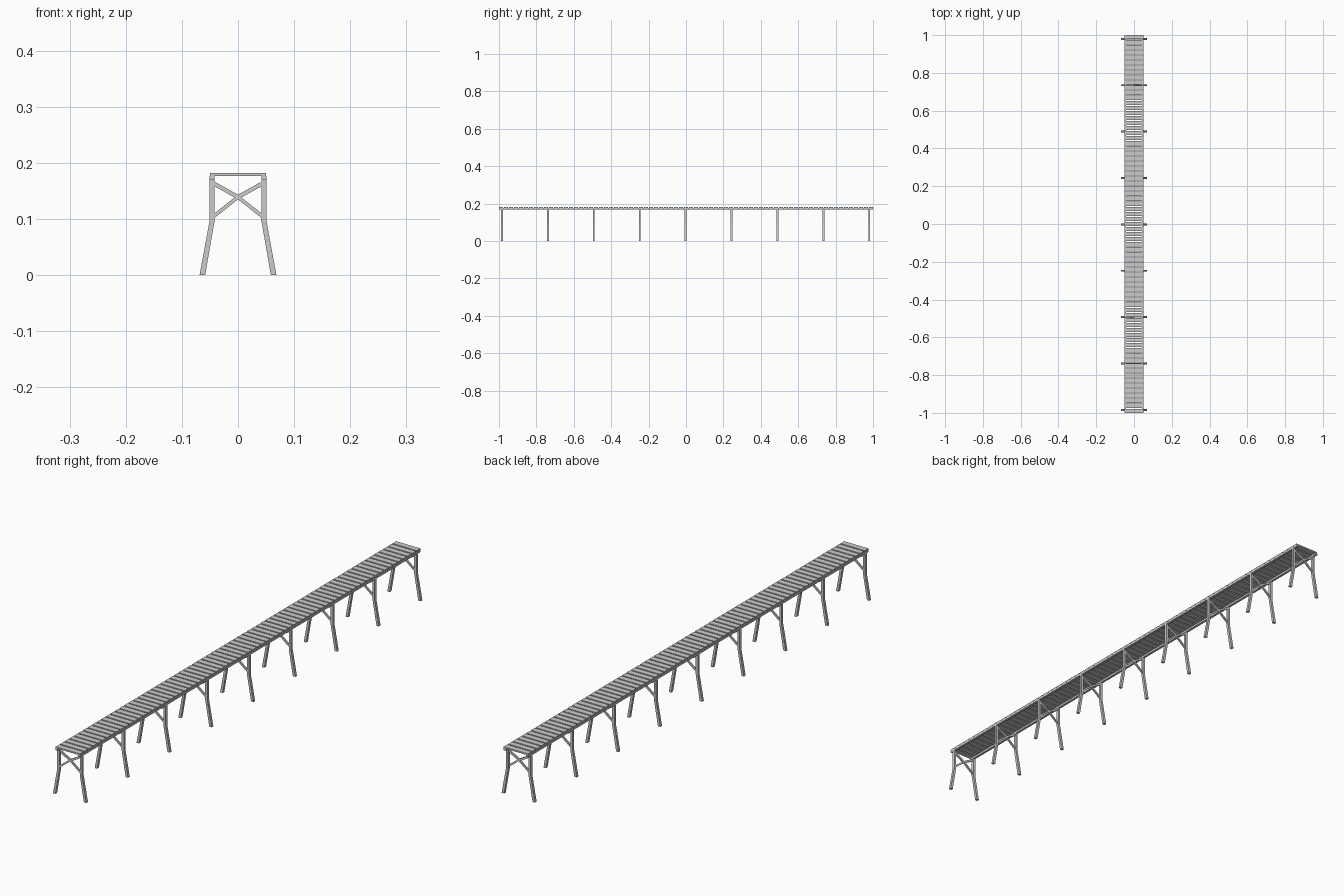
import bpy, bmesh

if "Cube" in bpy.data.objects:
    bpy.data.objects.remove(bpy.data.objects["Cube"])

TRESTLES, PLANKS = 9, 75
FIRST_Y, LAST_Y = -0.984, 0.980


def prism(bm, outline, y, depth):
    """Extrude an x-z outline along y."""
    verts = [bm.verts.new((x, y - depth / 2, z)) for x, z in outline]
    face = bm.faces.new(verts)
    out = bmesh.ops.extrude_face_region(bm, geom=[face])
    moved = [v for v in out["geom"] if isinstance(v, bmesh.types.BMVert)]
    bmesh.ops.translate(bm, verts=moved, vec=(0, depth, 0))


def rect(x0, x1, z0, z1):
    return [(x0, z0), (x1, z0), (x1, z1), (x0, z1)]


def finish(bm, name):
    bmesh.ops.recalc_face_normals(bm, faces=bm.faces)
    mesh = bpy.data.meshes.new(name)
    bm.to_mesh(mesh)
    bm.free()
    obj = bpy.data.objects.new(name, mesh)
    bpy.context.collection.objects.link(obj)


# Splayed leg outline and slightly bent diagonal brace outline
leg = [(0.0585, 0), (0.0685, 0), (0.051, 0.095), (0.051, 0.170),
       (0.042, 0.170), (0.042, 0.095)]
brace_line = [(-0.043, 0.163), (0, 0.139), (0.043, 0.105)]
h = 0.0042
brace = [(x, z - h) for x, z in brace_line] + [(x, z + h) for x, z in brace_line[::-1]]

# Trestles
for i in range(TRESTLES):
    y = FIRST_Y + (LAST_Y - FIRST_Y) * i / (TRESTLES - 1)
    legs, braces = bmesh.new(), bmesh.new()
    for s in (-1, 1):
        prism(legs, [(s * x, z) for x, z in leg], y, 0.010)
        prism(braces, [(s * x, z) for x, z in brace], y + s * 0.0005, 0.006)
    finish(legs, f"trestle_legs_{i + 1}")
    finish(braces, f"cross_brace_{i + 1}")

# Long side beams under the deck
beams = bmesh.new()
for s in (-1, 1):
    prism(beams, rect(s * 0.0465 - 0.0045, s * 0.0465 + 0.0045, 0.169, 0.1765), 0, 2.0)
finish(beams, "side_beams")

# Deck planks with narrow gaps
deck = bmesh.new()
gap = 0.005
width = (2.0 - gap * (PLANKS - 1)) / PLANKS
for i in range(PLANKS):
    prism(deck, rect(-0.05, 0.05, 0.1765, 0.182), -1 + width / 2 + i * (width + gap), width)
finish(deck, "deck_planks")
